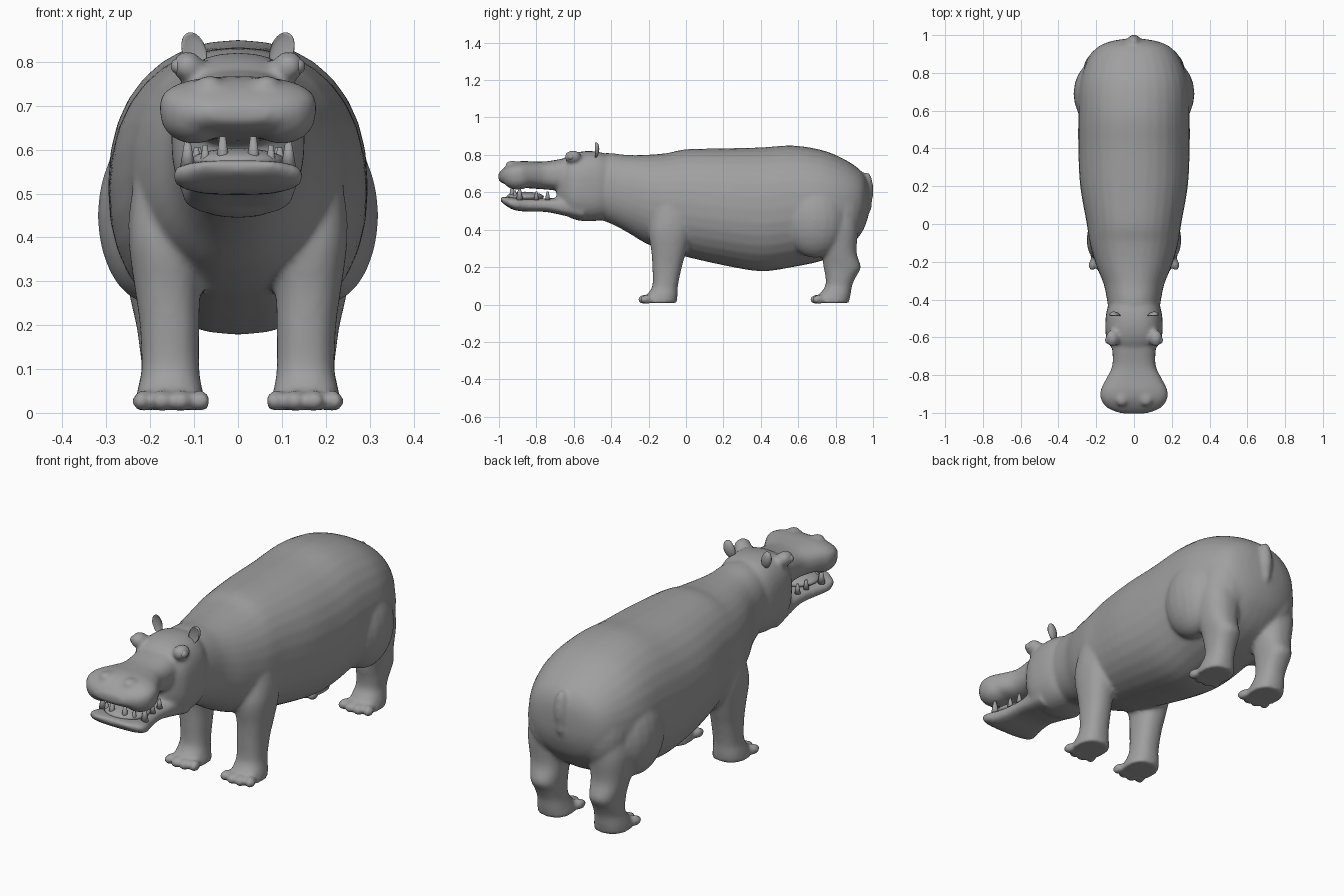
import bpy, bmesh, math
from mathutils import Matrix, Vector, Euler

if "Cube" in bpy.data.objects:
    bpy.data.objects.remove(bpy.data.objects["Cube"], do_unlink=True)

hide = bpy.data.materials.new("grey_hide")
hide.use_nodes = True
GREY = (0.35, 0.35, 0.35, 1)
hide.diffuse_color = GREY
bsdf = next(n for n in hide.node_tree.nodes if n.type == "BSDF_PRINCIPLED")
bsdf.inputs["Base Color"].default_value = GREY
bsdf.inputs["Roughness"].default_value = 0.8


def spline(stations, steps=4):
    """Catmull-Rom rows between the given stations."""
    rows = [Vector(s) for s in stations]
    out = []
    for i in range(len(rows) - 1):
        a, b = rows[max(i - 1, 0)], rows[i]
        c, d = rows[i + 1], rows[min(i + 2, len(rows) - 1)]
        for k in range(steps):
            t = k / steps
            out.append(b + (c - a) * (t / 2) + (a * 2 - b * 5 + c * 4 - d) * (t * t / 2)
                       + (b * 3 - a - c * 3 + d) * (t ** 3 / 2))
    return out + [rows[-1]]


def loft(bm, stations, axis, power=2.2, sides=32):
    """Skin rounded sections (position, x0, x1, v0, v1) along y or z."""
    rings = []
    for pos, x0, x1, v0, v1 in spline(stations):
        ring = []
        for k in range(sides):
            a = math.tau * k / sides
            c, s = math.cos(a), math.sin(a)
            x = (x0 + x1) / 2 + (x1 - x0) / 2 * math.copysign(abs(c) ** (2 / power), c)
            v = (v0 + v1) / 2 + (v1 - v0) / 2 * math.copysign(abs(s) ** (2 / power), s)
            ring.append(bm.verts.new((x, pos, v) if axis == "y" else (x, v, pos)))
        rings.append(ring)
    faces = [bm.faces.new(rings[0]), bm.faces.new(rings[-1])]
    for r, q in zip(rings, rings[1:]):
        for k in range(sides):
            j = (k + 1) % sides
            faces.append(bm.faces.new((r[k], r[j], q[j], q[k])))
    bmesh.ops.recalc_face_normals(bm, faces=faces)


def trunk(bm, stations, power=2.2):
    """Symmetric loft along y from (y, half width, bottom, top)."""
    loft(bm, [(y, -w, w, b, t) for y, w, b, t in stations], "y", power)


def blob(bm, centre, radii, turn=(0, 0, 0)):
    m = (Matrix.Translation(centre) @ Euler(turn).to_matrix().to_4x4()
         @ Matrix.Diagonal((*radii, 1)))
    bmesh.ops.create_uvsphere(bm, u_segments=20, v_segments=14, radius=1, matrix=m)


def pair(bm, centre, radii, turn=(0, 0, 0)):
    x, y, z = centre
    blob(bm, centre, radii, turn)
    blob(bm, (-x, y, z), radii, (turn[0], -turn[1], -turn[2]))


def finish(bm, name):
    mesh = bpy.data.meshes.new(name)
    for f in bm.faces:
        f.smooth = True
    bm.to_mesh(mesh)
    bm.free()
    mesh.materials.append(hide)
    obj = bpy.data.objects.new(name, mesh)
    bpy.context.collection.objects.link(obj)
    return obj


bm = bmesh.new()

# Barrel, rump and neck
trunk(bm, [(-.52, .12, .47, .79), (-.42, .14, .44, .81), (-.32, .16, .39, .80),
           (-.22, .2, .33, .80), (-.1, .235, .28, .81), (0, .25, .255, .83),
           (.2, .285, .21, .835), (.4, .295, .178, .84), (.57, .295, .2, .85),
           (.73, .29, .235, .825), (.85, .255, .29, .775), (.93, .2, .37, .72),
           (.965, .13, .44, .67), (.98, .05, .5, .62)])

# Skull and jowls
trunk(bm, [(-.4, .12, .47, .79), (-.46, .145, .45, .815), (-.54, .152, .445, .82),
           (-.61, .145, .46, .805), (-.66, .115, .5, .775), (-.69, .08, .54, .74)], 2.6)

# Upper muzzle with broad drooping lips
trunk(bm, [(-.55, .12, .58, .8), (-.66, .115, .605, .78), (-.75, .115, .615, .765),
           (-.82, .148, .62, .765), (-.88, .177, .625, .767), (-.93, .175, .635, .757),
           (-.975, .14, .645, .73), (-1.003, .07, .665, .70)], 2.6)
pair(bm, (.1, -.9, .68), (.078, .085, .067))

# Lower jaw
trunk(bm, [(-.55, .13, .45, .58), (-.65, .118, .475, .572), (-.75, .112, .495, .568),
           (-.85, .128, .497, .568), (-.91, .148, .503, .572), (-.95, .142, .52, .575),
           (-.99, .09, .55, .577)], 3)

# Eye sockets, nostrils and buttocks
pair(bm, (.115, -.605, .79), (.036, .045, .034))
pair(bm, (.065, -.93, .75), (.03, .035, .02))
pair(bm, (.13, .82, .5), (.13, .13, .19))

# Thighs and shoulders
pair(bm, (.2, .69, .45), (.12, .17, .2))
pair(bm, (.15, -.08, .43), (.1, .12, .18))

# Legs and toes
FRONT = [(.008, .07, .235, -.23, -.05), (.05, .08, .23, -.21, -.045),
         (.1, .088, .22, -.18, -.043), (.2, .088, .224, -.18, -.022),
         (.28, .085, .235, -.185, 0), (.4, .07, .25, -.2, .03), (.52, .08, .24, -.17, .03)]
HIND = [(.008, .07, .235, .69, .87), (.05, .08, .23, .71, .88),
        (.1, .09, .22, .745, .888), (.15, .09, .225, .745, .91),
        (.2, .088, .232, .735, .935), (.28, .08, .25, .72, .912),
        (.4, .06, .27, .66, .92), (.5, .07, .26, .66, .91)]
for leg in (FRONT, HIND):
    for side in (1, -1):
        loft(bm, [(z, side * a, side * b, c, d) for z, a, b, c, d in leg], "z", 2.3, 24)
    for k in range(4):
        off = k - 1.5
        pair(bm, (.152 + .043 * off, leg[0][3] + .012 * abs(off), .027),
             (.024, .036, .025), (0, 0, .2 * off))

# Tail lying against the rump
blob(bm, (0, .968, .61), (.035, .034, .1))
blob(bm, (0, .975, .54), (.022, .02, .05))

body = finish(bm, "body")
remesh = body.modifiers.new("blend", "REMESH")
remesh.mode = "VOXEL"
remesh.voxel_size = .01
remesh.use_smooth_shade = True
soften = body.modifiers.new("soften", "SMOOTH")
soften.factor = .5
soften.iterations = 8

# Ears: cupped shells flaring outward
for side, label in ((1, "left"), (-1, "right")):
    bm = bmesh.new()
    blob(bm, (side * .1, -.485, .825), (.028, .02, .044), (0, side * .35, side * .35))
    for v in bm.verts:
        if v.co.y < -.487:
            v.co.y = -.487 + (-.487 - v.co.y) * .4
    finish(bm, label + "_ear")
    # Eyeballs
    bm = bmesh.new()
    blob(bm, (side * .135, -.615, .79), (.018, .02, .018))
    finish(bm, label + "_eye")

# Gums and lower teeth
bm = bmesh.new()
blob(bm, (0, -.86, .575), (.108, .1, .028))
finish(bm, "gums")
bm = bmesh.new()
for x, y, r, h in ((.035, -.93, .018, .07), (.075, -.915, .014, .05), (.115, -.89, .018, .06),
                   (.095, -.8, .014, .045), (.09, -.74, .014, .045)):
    for side in (1, -1):
        bmesh.ops.create_cone(bm, cap_ends=True, segments=10, radius1=r, radius2=r * .4, depth=h,
                              matrix=Matrix.Translation((side * x, y, .56 + h / 2)))
finish(bm, "teeth")
